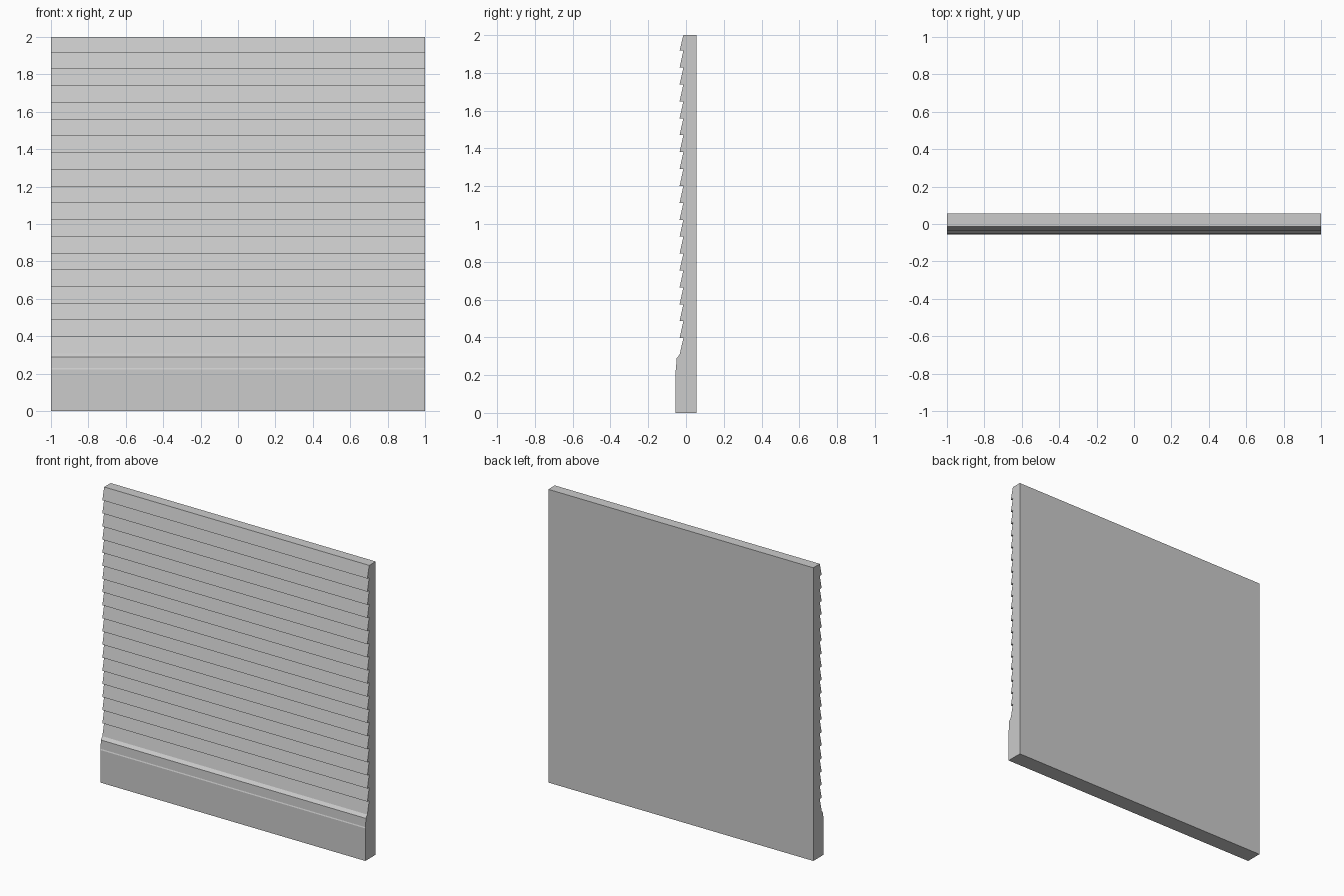
import bpy, bmesh

if "Cube" in bpy.data.objects:
    bpy.data.objects.remove(bpy.data.objects["Cube"])

HALF_WIDTH = 1.0
BACK, INNER, OUTER = 0.056, -0.014, -0.034
BOARDS, FIRST, PITCH = 18, 0.396, 0.0895

# Side profile (y, z): back and thicker foundation with its sloped cap
profile = [(BACK, 2.0), (BACK, 0.0), (-0.056, 0.0), (-0.056, 0.222),
           (-0.053, 0.229), (-0.050, 0.288), (OUTER, 0.308), (INNER, FIRST)]

# Overlapping clapboards: flat underside, then slope back to the next board
for i in range(BOARDS):
    bottom = FIRST + i * PITCH
    top = 2.0 if i == BOARDS - 1 else bottom + PITCH
    profile += [(OUTER, bottom), (INNER, top)]

# Extrude the profile across the width
bm = bmesh.new()
face = bm.faces.new([bm.verts.new((-HALF_WIDTH, y, z)) for y, z in profile])
ext = bmesh.ops.extrude_face_region(bm, geom=[face], use_keep_orig=True)
moved = [g for g in ext["geom"] if isinstance(g, bmesh.types.BMVert)]
bmesh.ops.translate(bm, verts=moved, vec=(2 * HALF_WIDTH, 0, 0))
bmesh.ops.recalc_face_normals(bm, faces=bm.faces)

mesh = bpy.data.meshes.new("clapboard_wall")
bm.to_mesh(mesh)
bm.free()
wall = bpy.data.objects.new("clapboard_wall", mesh)
bpy.context.collection.objects.link(wall)
